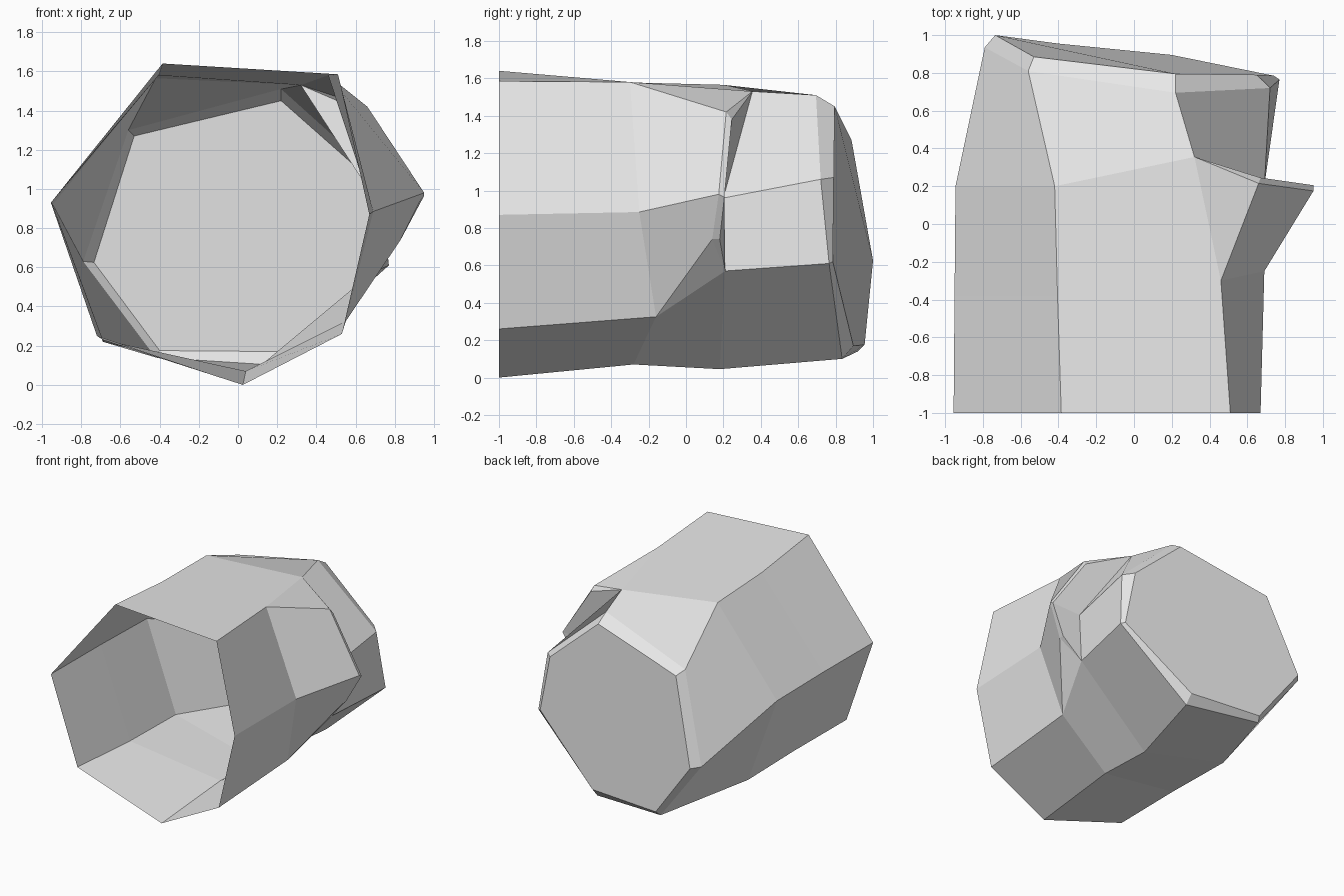
import bpy
import bmesh
from mathutils import Vector

# Remove the default cube only
default_cube = bpy.data.objects.get("Cube")
if default_cube:
    bpy.data.objects.remove(default_cube, do_unlink=True)


def make_material(name, colour):
    material = bpy.data.materials.new(name)
    material.use_nodes = True
    material.diffuse_color = colour
    shader = material.node_tree.nodes["Principled BSDF"]
    shader.inputs["Base Color"].default_value = colour
    return material


bm = bmesh.new()


def add_points(*points):
    return [bm.verts.new(Vector(point)) for point in points]


def add_face(corners):
    """Make a face, merging repeated corners so strips can taper to a point."""
    unique_corners = list(dict.fromkeys(corners))
    if len(unique_corners) > 2:
        bm.faces.new(unique_corners)


def bridge(front, back, closed=False, skip=()):
    """Join two matching rows of points with faces, leaving out skipped spans."""
    count = len(front)
    for i in range(count if closed else count - 1):
        if i not in skip:
            j = (i + 1) % count
            add_face((front[i], front[j], back[j], back[i]))


# Cross-sections, each running:
# top left, top right, right, lower right, bottom, lower left, left
mouth = add_points(
    (-.385, -1, 1.64), (.51, -1, 1.585), (.67, -1, .87), (.53, -1, .26),
    (.025, -1, 0), (-.72, -1, .25), (-.955, -1, .93))
middle = add_points(
    (-.405, -.38, 1.58), (.46, -.3, 1.58), (.69, -.25, .885), (.55, -.16, .325),
    (.04, -.28, .07), (-.69, -.38, .23), (-.95, -.38, .93))
waist = add_points(
    (-.42, .2, 1.565), (.32, .355, 1.53), (.69, .2, .96), (.68, .21, .57),
    (.05, .18, .045), (-.69, .2, .22), (-.945, .2, .92))
shoulder = add_points(
    (-.56, .81, 1.3), (.22, .695, 1.51), (.72, .72, 1.06), (.77, .765, .61),
    (.2, .835, .1), (-.42, .92, .14), (-.79, .935, .63))
cap_edge = add_points(
    (-.53, .885, 1.27), (.22, .795, 1.45), (.65, .79, 1.07), (.74, .785, .62),
    (.2, .895, .17), (-.4, .955, .175), (-.735, 1, .625))

# Tube walls, left open where the flared lip stands out on one side
RIGHT_SPANS = (1, 2)
bridge(mouth, middle, closed=True)
bridge(middle, waist, closed=True, skip=RIGHT_SPANS)
bridge(waist, shoulder, closed=True)

# Narrow bevel and closed end
bridge(shoulder, cap_edge, closed=True)
add_face(cap_edge)

# Flared lip: outer slope, thin rim and the step back down to the tube
upper, side, lower = 1, 2, 3
crest = add_points((.66, .215, 1.42), (.95, .175, .98), (.83, .14, .74))
rim = add_points((.67, .245, 1.38), (.95, .205, .965), (.83, .18, .74))
start, end = waist[upper], waist[lower]
slope_row = [middle[i] for i in (upper, upper, side, lower, lower)]
crest_row = [start, *crest, end]
rim_row = [start, *rim, end]
step_row = [waist[i] for i in (upper, upper, side, lower, lower)]
bridge(slope_row, crest_row)
bridge(crest_row, rim_row)
bridge(rim_row, step_row)

# Finished flat-shaded shell
mesh = bpy.data.meshes.new("hollow_shell")
bm.to_mesh(mesh)
bm.free()
mesh.materials.append(make_material("light grey", (.8, .8, .8, 1)))
shell = bpy.data.objects.new("hollow_shell", mesh)
bpy.context.collection.objects.link(shell)
